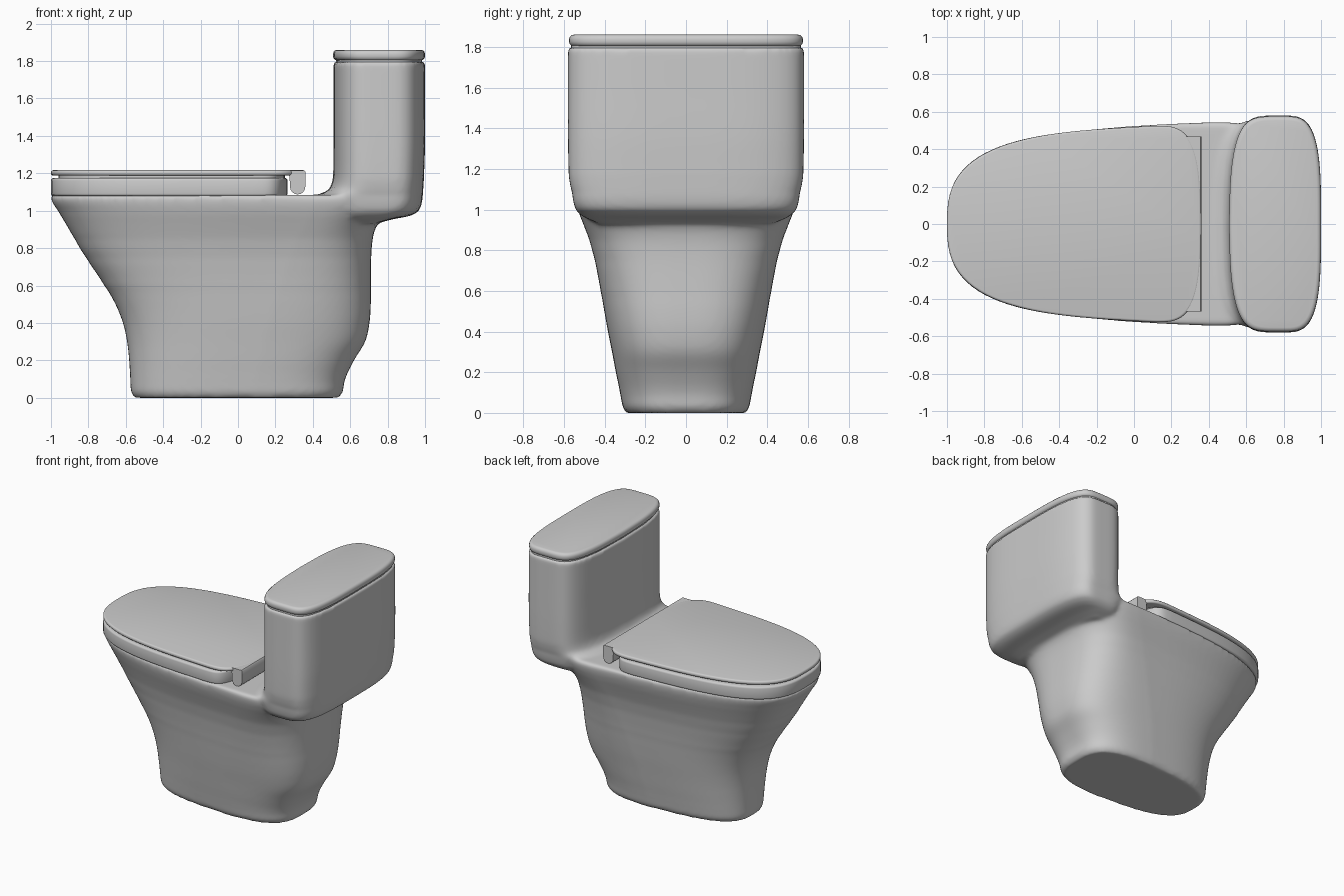
import bpy, bmesh
from math import cos, sin, pi

if "Cube" in bpy.data.objects:
    bpy.data.objects.remove(bpy.data.objects["Cube"])


def outline(xf, xb, xm, w, nf, nb, bow=0.0, taper=0.0, n=96):
    """Egg-like plan: one superellipse half in front of xm, another behind."""
    pts = []
    for i in range(n):
        t = 2 * pi * i / n
        c, s = cos(t), sin(t)
        e = nf if c < 0 else nb
        u, v = abs(c) ** (2 / e), abs(s) ** (2 / e)
        if c < 0:
            x = xm - (xm - xf) * u + bow * v * v * u
            v *= 1 - taper * u * (1 - u)
        else:
            x = xm + (xb - xm) * u
        pts.append((x, w * v * (1 if s >= 0 else -1)))
    return pts


def spline(rows, sub=4):
    """Catmull-Rom resampling of the section table."""
    out = []
    for i in range(len(rows) - 1):
        p0, p1, p2, p3 = (rows[max(i - 1, 0)], rows[i], rows[i + 1],
                          rows[min(i + 2, len(rows) - 1)])
        for k in range(sub):
            t = k / sub
            row = [0.5 * (2 * b + (c - a) * t + (2 * a - 5 * b + 4 * c - d) * t * t
                          + (3 * b - a - 3 * c + d) * t ** 3)
                   for a, b, c, d in zip(p0, p1, p2, p3)]
            row[0] = p1[0] + (p2[0] - p1[0]) * t
            out.append(row)
    return out + [rows[-1]]


def loft(bm, rows, **shape):
    """Skin closed sections given as (z, front x, back x, widest x, half width)."""
    rings = [[bm.verts.new((x, y, r[0])) for x, y in outline(*r[1:], **shape)]
             for r in rows]
    for a, b in zip(rings, rings[1:]):
        for i in range(len(a)):
            j = (i + 1) % len(a)
            bm.faces.new((a[i], a[j], b[j], b[i]))
    bm.faces.new(rings[0][::-1])
    bm.faces.new(rings[-1])


def finish(bm, name):
    bmesh.ops.recalc_face_normals(bm, faces=bm.faces[:])
    me = bpy.data.meshes.new(name)
    bm.to_mesh(me)
    bm.free()
    ob = bpy.data.objects.new(name, me)
    bpy.context.collection.objects.link(ob)
    for p in me.polygons:
        p.use_smooth = True
    return ob


def slab(name, z0, z1, xf, xb, xm, w, r, **shape):
    """Flat plate with rounded upper and lower edges."""
    rows = []
    for zc, angs in ((z0 + r, (-90, -60, -30, 0)), (z1 - r, (0, 30, 60, 90))):
        for a in angs:
            k = r * (1 - cos(a * pi / 180))
            rows.append((zc + r * sin(a * pi / 180), xf + k, xb - k, xm, w - k))
    bm = bmesh.new()
    loft(bm, rows, **shape)
    ob = finish(bm, name)
    bpy.ops.object.select_all(action='DESELECT')
    ob.select_set(True)
    bpy.context.view_layer.objects.active = ob
    bpy.ops.object.shade_smooth_by_angle(angle=pi / 5)
    return ob


# Bowl, pedestal and tank fused into one ceramic body
bowl_rows = [
    (0.00, -0.555, 0.54, 0.10, 0.295), (0.03, -0.572, 0.56, 0.10, 0.312),
    (0.10, -0.576, 0.573, 0.10, 0.325), (0.20, -0.582, 0.62, 0.12, 0.345),
    (0.30, -0.593, 0.68, 0.14, 0.364), (0.40, -0.615, 0.703, 0.17, 0.384),
    (0.50, -0.655, 0.71, 0.20, 0.402), (0.60, -0.715, 0.71, 0.23, 0.42),
    (0.75, -0.812, 0.712, 0.28, 0.448), (0.85, -0.873, 0.72, 0.32, 0.475),
    (0.92, -0.915, 0.742, 0.36, 0.502), (1.00, -0.962, 0.80, 0.40, 0.532),
    (1.055, -0.997, 0.85, 0.42, 0.545), (1.085, -1.0, 0.85, 0.42, 0.545)]
tank_rows = [
    (0.93, 0.55, 0.745, 0.66, 0.43), (0.955, 0.52, 0.83, 0.70, 0.485),
    (0.972, 0.50, 0.92, 0.74, 0.517), (1.00, 0.48, 0.968, 0.78, 0.543),
    (1.05, 0.45, 0.984, 0.80, 0.556), (1.085, 0.43, 0.988, 0.80, 0.56),
    (1.11, 0.485, 0.99, 0.80, 0.568), (1.17, 0.507, 0.994, 0.80, 0.577),
    (1.35, 0.51, 1.0, 0.80, 0.58), (1.60, 0.51, 1.0, 0.80, 0.58),
    (1.797, 0.51, 1.0, 0.80, 0.58)]
bm = bmesh.new()
loft(bm, spline(bowl_rows), nf=2.7, nb=3.0, taper=0.12)
loft(bm, spline(tank_rows), nf=5, nb=3.4, bow=0.04)
body = finish(bm, "ceramic_body")
rem = body.modifiers.new("fuse", 'REMESH')
rem.mode = 'VOXEL'
rem.voxel_size = 0.014
rem.use_smooth_shade = True
smo = body.modifiers.new("soften", 'SMOOTH')
smo.factor = 0.5
smo.iterations = 8

# Tank lid and the narrow neck under it
tank_shape = dict(nf=5, nb=3.4, bow=0.04)
slab("tank_neck", 1.76, 1.82, 0.525, 0.985, 0.80, 0.565, 0.005, **tank_shape)
slab("tank_lid", 1.803, 1.86, 0.508, 1.0, 0.80, 0.575, 0.022, **tank_shape)

# Seat, spacer and thin closed lid
seat_shape = dict(nf=2.75, nb=4, taper=0.12)
slab("seat", 1.078, 1.175, -1.0, 0.265, 0.08, 0.522, 0.014, **seat_shape)
slab("seat_spacer", 1.16, 1.20, -0.96, 0.25, 0.08, 0.485, 0.004, **seat_shape)
slab("seat_lid", 1.188, 1.217, -1.0, 0.36, 0.12, 0.525, 0.012,
     nf=2.75, nb=3.2, taper=0.12)

# Hinge bar: rounded profile hanging from the back of the lid
profile = [(0.255, 1.205), (0.275, 1.185), (0.278, 1.14)]
profile += [(0.319 - 0.041 * cos(a * pi / 8), 1.128 - 0.041 * sin(a * pi / 8))
            for a in range(9)]
profile += [(0.362, 1.16), (0.362, 1.205), (0.355, 1.215), (0.262, 1.215)]
bm = bmesh.new()
ends = [[bm.verts.new((x, y, z)) for x, z in profile] for y in (-0.468, 0.468)]
for i in range(len(profile)):
    j = (i + 1) % len(profile)
    bm.faces.new((ends[0][i], ends[0][j], ends[1][j], ends[1][i]))
bm.faces.new(ends[0])
bm.faces.new(ends[1][::-1])
hinge = finish(bm, "hinge_bar")
bpy.ops.object.select_all(action='DESELECT')
hinge.select_set(True)
bpy.context.view_layer.objects.active = hinge
bpy.ops.object.shade_smooth_by_angle(angle=pi / 5)
